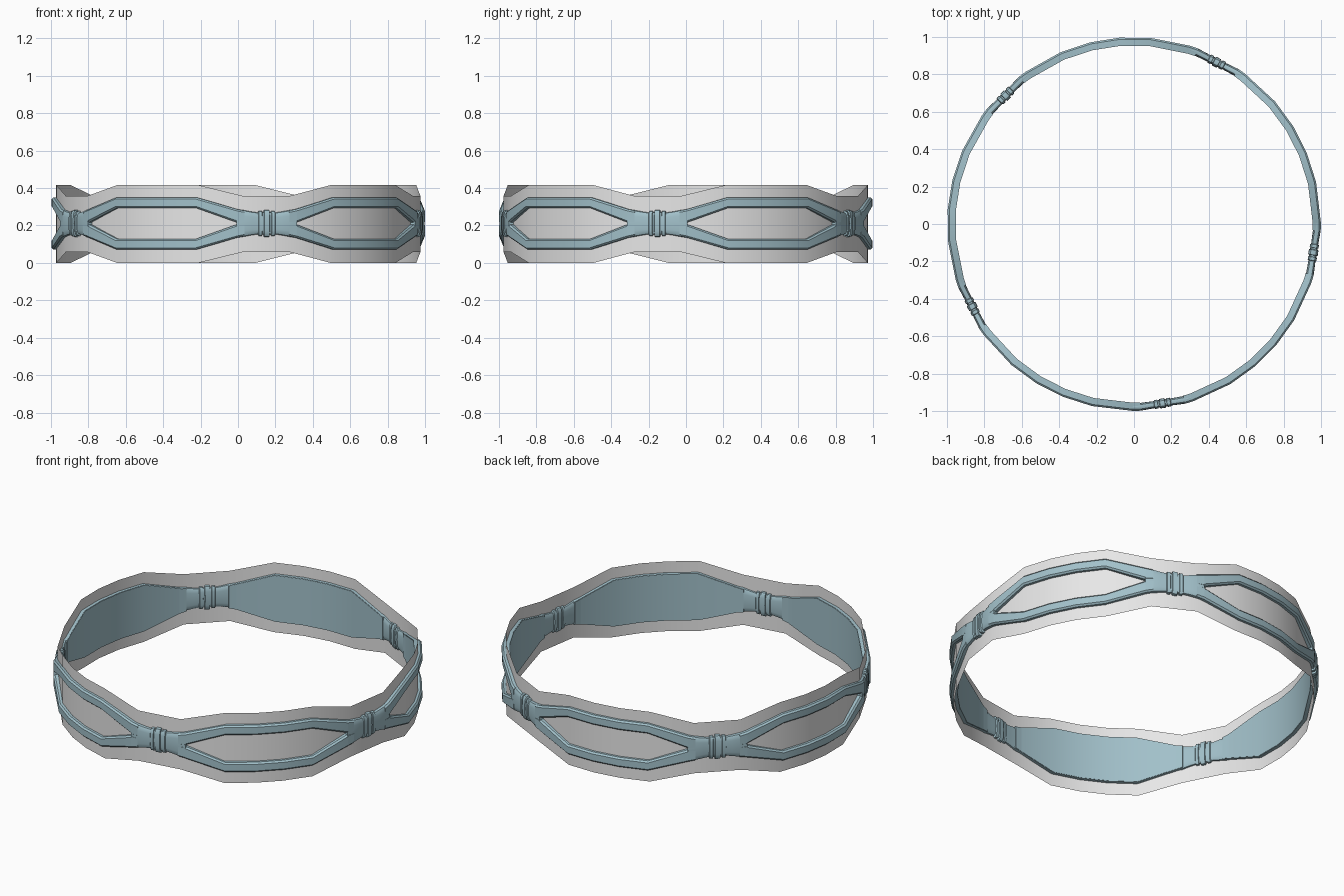
import bpy
import bmesh
from math import sin, cos, pi, radians, copysign

cube = bpy.data.objects.get("Cube")
if cube:
    bpy.data.objects.remove(cube, do_unlink=True)

SECTIONS = 5
STEP = 360 / SECTIONS
FIRST = -81          # direction of the first clasp
MID_Z = 0.212
R_IN, R_OUT, R_SHEET = 0.957, 0.999, 0.976
CHORD = 7            # the ring runs straight this far either side of a clasp


def material(name, rgb):
    mat = bpy.data.materials.new(name)
    mat.use_nodes = True
    mat.diffuse_color = (*rgb, 1)
    mat.node_tree.nodes["Principled BSDF"].inputs["Base Color"].default_value = (*rgb, 1)
    return mat


BLUE = material("pale blue metal", (0.36, 0.53, 0.59))
GREY = material("light grey sheet", (0.8, 0.8, 0.8))


def place(angle, radius, height):
    """Point on the ring; angle is measured from a clasp, height from mid level."""
    near = min(angle % STEP, STEP - angle % STEP)
    if near < CHORD:
        radius *= cos(radians(CHORD)) / cos(radians(near))
    a = radians(angle)
    return (radius * cos(a), radius * sin(a), MID_Z + height)


def loft(name, rings, mat, closed=True, loop=False):
    """Skin a row of (angle, [(radius, height), ...]) cross-sections."""
    bm = bmesh.new()
    rows = [[bm.verts.new(place(a, r, z)) for r, z in pts] for a, pts in rings]
    n = len(rows[0])
    pairs = list(zip(rows, rows[1:]))
    if loop:
        pairs.append((rows[-1], rows[0]))
    for p, q in pairs:
        for i in range(n if closed else n - 1):
            j = (i + 1) % n
            bm.faces.new((p[i], q[i], q[j], p[j]))
    if closed and not loop:
        bm.faces.new(rows[0])
        bm.faces.new(rows[-1])
    bmesh.ops.recalc_face_normals(bm, faces=bm.faces[:])
    mesh = bpy.data.meshes.new(name)
    bm.to_mesh(mesh)
    bm.free()
    mesh.materials.append(mat)
    return mesh


def add(name, mesh, turn):
    obj = bpy.data.objects.new(name, mesh)
    bpy.context.collection.objects.link(obj)
    obj.rotation_euler.z = radians(turn)
    bpy.ops.object.select_all(action="DESELECT")
    obj.select_set(True)
    bpy.context.view_layer.objects.active = obj
    bpy.ops.object.shade_smooth_by_angle(angle=radians(32))


def mirrored(half):
    """Repeat stations of a half section on its other half."""
    return half + [(STEP - s[0], *s[1:]) for s in reversed(half)]


# Frame stations: angle, outer half height, opening half height
FRAME = mirrored([(7, 0.068, 0.0), (9.3, 0.076, 0.0), (9.5, 0.077, 0.006),
                  (22, 0.139, 0.082), (31.5, 0.139, 0.082)])


def bar_section(outer, inner, side):
    c = min(0.009, (outer - inner) / 4)
    pts = [(R_IN, inner), (R_IN, outer), (R_OUT - c, outer),
           (R_OUT, outer - c), (R_OUT, inner + c), (R_OUT - c, inner)]
    return [(r, side * z) for r, z in pts]


bars = {word: loft(word + "_bar", [(a, bar_section(o, i, side)) for a, o, i in FRAME], BLUE)
        for word, side in (("upper", 1), ("lower", -1))}

# Backing panel closing the frame on the inside
panel = loft("inner_panel", [(a, [(R_IN - 0.002, o - 0.002), (R_IN + 0.005, o - 0.002),
                                  (R_IN + 0.005, 0.002 - o), (R_IN - 0.002, 0.002 - o)])
                             for a, o, i in FRAME], BLUE)

# Clasp: rounded neck with raised collars (angle, half height, half depth)
COLLAR = [(0.8, 0.072, 0.026), (0.9, 0.060, 0.020), (1.4, 0.060, 0.020),
          (1.5, 0.067, 0.024), (2.5, 0.067, 0.024), (2.7, 0.058, 0.019),
          (4.5, 0.062, 0.020), (7, 0.070, 0.021), (9.5, 0.077, 0.020)]


def oval(h, d, sides=16):
    """Rounded rectangle section."""
    def soft(v):
        return copysign(abs(v) ** 0.6, v)
    turns = [2 * pi * k / sides for k in range(sides)]
    return [(0.978 + d * soft(cos(t)), h * soft(sin(t))) for t in turns]


stations = [(-a, h, d) for a, h, d in reversed(COLLAR)] + COLLAR
clasp = loft("clasp", [(a, oval(h, d)) for a, h, d in stations], BLUE)

for k in range(SECTIONS):
    turn = FIRST + k * STEP
    for word, mesh in bars.items():
        add(f"{word}_bar_{k + 1}", mesh, turn)
    add(f"inner_panel_{k + 1}", panel, turn)
    add(f"clasp_{k + 1}", clasp, turn)

# Thin scalloped sheet running all the way round inside the frame
SHEET = mirrored([(7.5, 0.15), (21.5, 0.208), (31.5, 0.208)])
sheet_rings = []
for k in range(SECTIONS):
    for a, h in SHEET:
        z = MID_Z - 0.209
        sheet_rings.append((a + k * STEP, [(R_SHEET, -h - z), (R_SHEET, h - z)]))
add("scalloped_sheet", loft("scalloped_sheet", sheet_rings, GREY, closed=False, loop=True), FIRST)

# Settle the sheet's lower edge on the ground
sheet = bpy.data.objects["scalloped_sheet"]
low = min(v.co.z for v in sheet.data.vertices)
for obj in bpy.context.collection.objects:
    if obj.type == "MESH" and obj.data.materials and obj.data.materials[0] in (BLUE, GREY):
        obj.location.z -= low
